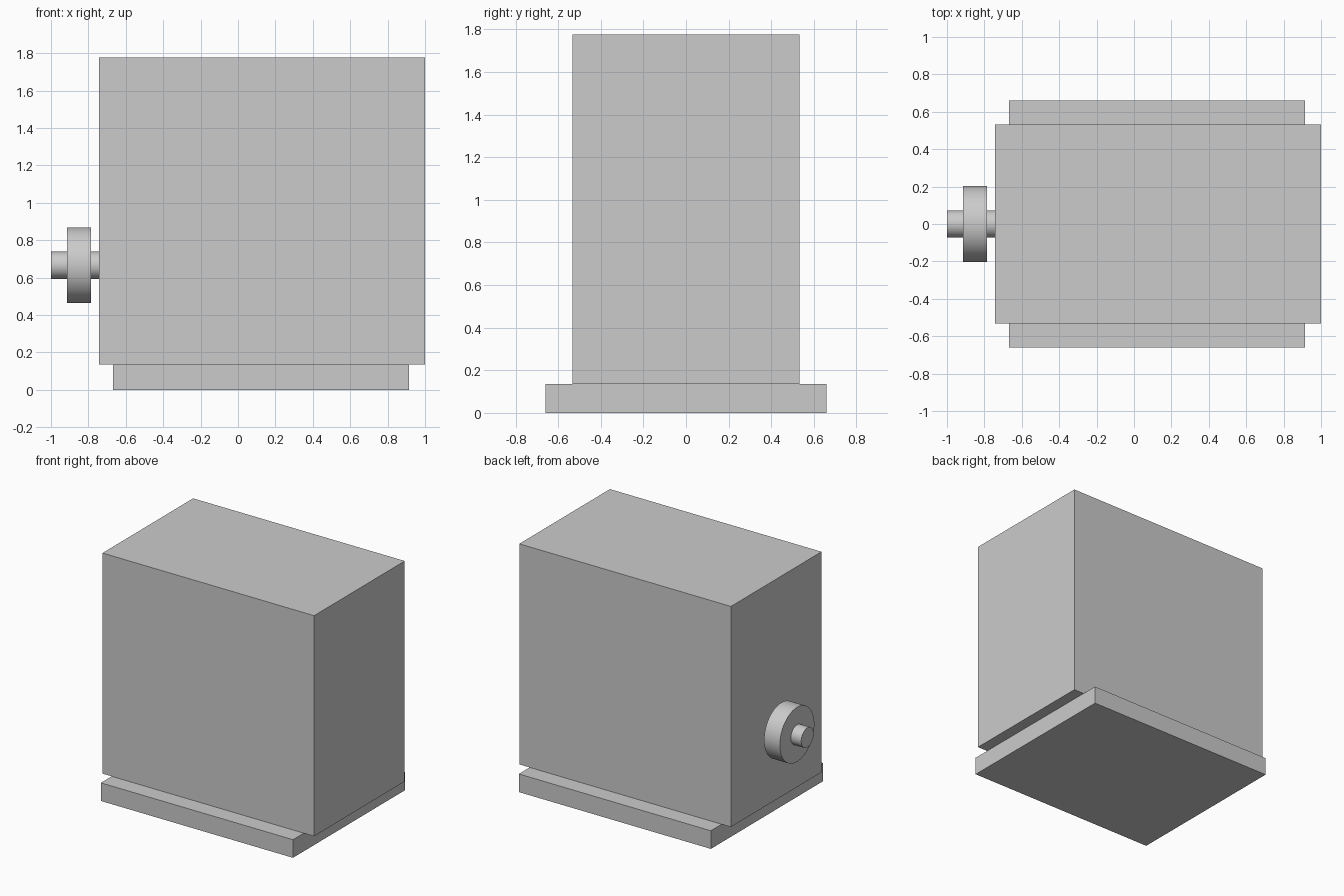
import bpy
import math

cube = bpy.data.objects.get("Cube")
if cube:
    bpy.data.objects.remove(cube, do_unlink=True)

# Single grey finish
grey = bpy.data.materials.new("light_grey")
grey.use_nodes = True
colour = (0.6, 0.6, 0.6, 1.0)
grey.diffuse_color = colour
grey.node_tree.nodes["Principled BSDF"].inputs["Base Color"].default_value = colour


def box(name, low, high):
    """Axis-aligned block between two corners."""
    centre = [(a + b) / 2 for a, b in zip(low, high)]
    bpy.ops.mesh.primitive_cube_add(size=1, location=centre)
    obj = bpy.context.object
    obj.name = name
    obj.scale = [b - a for a, b in zip(low, high)]
    bpy.ops.object.transform_apply(location=False, rotation=False, scale=True)
    obj.data.materials.append(grey)
    return obj


def rod(name, start, end, radius, height):
    """Smooth cylinder lying along x."""
    bpy.ops.mesh.primitive_cylinder_add(
        vertices=64, radius=radius, depth=end - start,
        location=((start + end) / 2, 0, height),
        rotation=(0, math.pi / 2, 0))
    obj = bpy.context.object
    obj.name = name
    bpy.ops.object.shade_smooth_by_angle(angle=math.radians(30))
    obj.data.materials.append(grey)
    return obj


BODY_SIDE = -0.743
BASE_TOP = 0.135
AXLE_HEIGHT = 0.666

# Base plate and main housing
box("base_plate", (-0.667, -0.66, 0), (0.915, 0.66, BASE_TOP))
box("housing", (BODY_SIDE, -0.533, BASE_TOP), (1.0, 0.533, 1.777))

# Side shaft with its wheel
rod("shaft", -1.0, BODY_SIDE, 0.073, AXLE_HEIGHT)
rod("wheel", -0.915, -0.785, 0.203, AXLE_HEIGHT)
